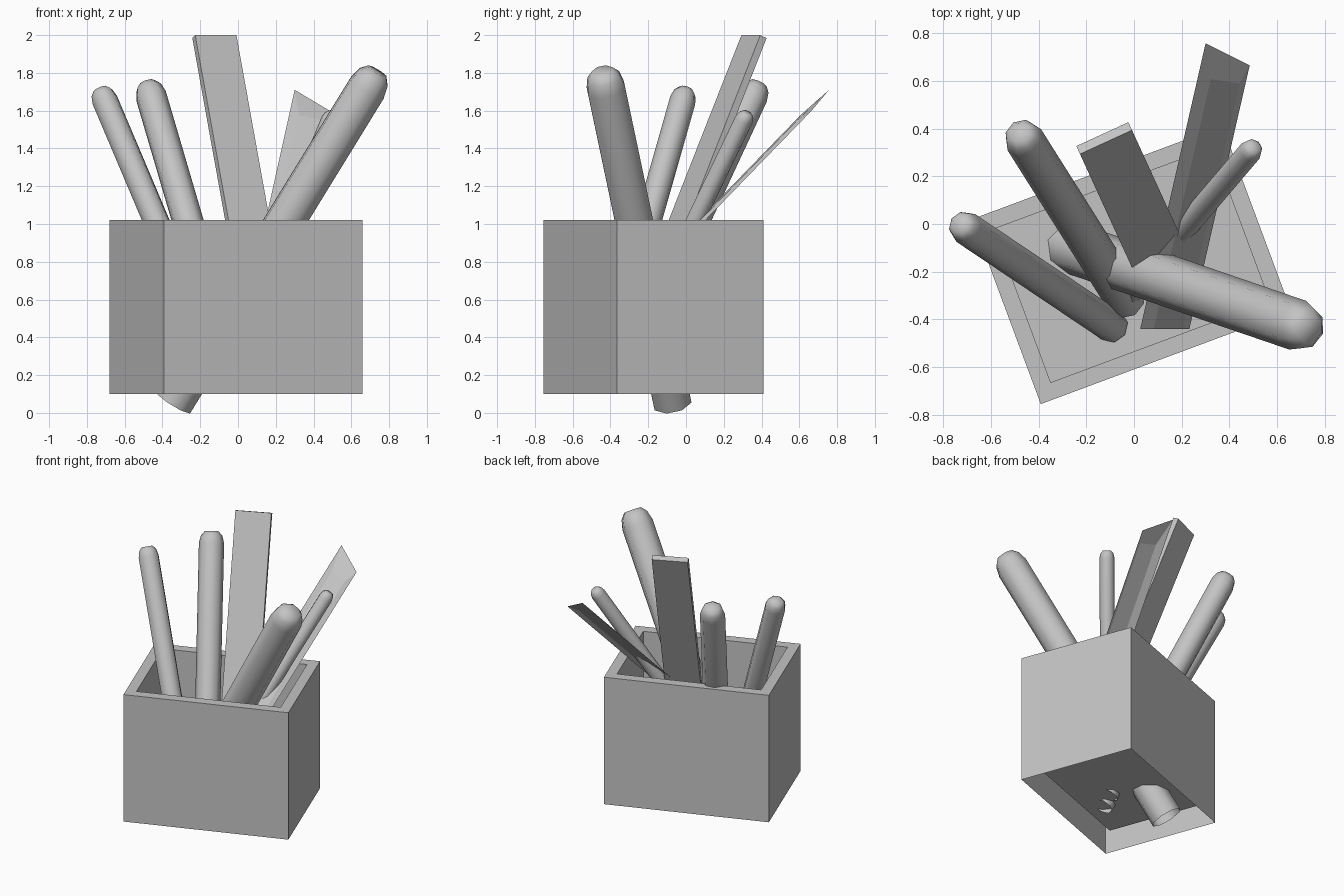
import bpy, bmesh, math
from mathutils import Vector, Matrix

if "Cube" in bpy.data.objects:
    bpy.data.objects.remove(bpy.data.objects["Cube"])

# One plain grey for everything
GREY = (0.55, 0.55, 0.55, 1)
grey = bpy.data.materials.new("plain_grey")
grey.use_nodes = True
grey.diffuse_color = GREY
grey.node_tree.nodes["Principled BSDF"].inputs["Base Color"].default_value = GREY


def make_object(name, bm, smooth=False):
    mesh = bpy.data.meshes.new(name)
    for f in bm.faces:
        f.smooth = smooth
    bm.to_mesh(mesh)
    bm.free()
    mesh.materials.append(grey)
    obj = bpy.data.objects.new(name, mesh)
    bpy.context.collection.objects.link(obj)
    return obj


def ring(bm, center, u, v, radius, sides=8):
    angles = [2 * math.pi * i / sides for i in range(sides)]
    return [bm.verts.new(center + radius * (u * math.cos(a) + v * math.sin(a))) for a in angles]


def bridge(bm, a, b):
    n = len(a)
    for i in range(n):
        j = (i + 1) % n
        bm.faces.new((a[i], a[j], b[j], b[i]))


# Round pen with a blunt domed tip and an open lower end
def pen(name, bottom, top, r):
    bottom, top = Vector(bottom), Vector(top)
    axis = (top - bottom).normalized()
    v = (Vector((0, 0, 1)) - axis * axis.z).normalized()
    u = v.cross(axis)
    bm = bmesh.new()
    steps = [(bottom, r), (top - axis * r * 0.95, r),
             (top - axis * r * 0.35, r * 0.85), (top, r * 0.55)]
    rings = [ring(bm, c, u, v, rad) for c, rad in steps]
    for a, b in zip(rings, rings[1:]):
        bridge(bm, a, b)
    bm.faces.new(rings[-1])
    bmesh.ops.recalc_face_normals(bm, faces=bm.faces)
    make_object(name, bm, smooth=True)


# Square holder: thin outer skin open underneath, wide rim, inner well
bm = bmesh.new()
bmesh.ops.create_cube(bm, size=1, matrix=Matrix.Diagonal((1.12, 0.827, 0.92, 1)))
down = [f for f in bm.faces if f.normal.z < -0.5]
up = [f for f in bm.faces if f.normal.z > 0.5]
bmesh.ops.delete(bm, geom=down, context='FACES_ONLY')
bmesh.ops.inset_region(bm, faces=up, thickness=0.1)
well = bmesh.ops.extrude_face_region(bm, geom=up)
bmesh.ops.delete(bm, geom=up, context='FACES_ONLY')
bmesh.ops.translate(bm, vec=(0, 0, -0.8),
                    verts=[g for g in well["geom"] if isinstance(g, bmesh.types.BMVert)])
holder = make_object("holder_box", bm)
holder.location = (-0.01, -0.172, 0.56)
holder.rotation_euler.z = math.radians(20.4)

# Pens
pen("thick_pen", (-0.34, -0.073, 0.055), (0.738, -0.442, 1.808), 0.108)
pen("left_pen", (-0.09, -0.43, 0.205), (-0.73, 0.0, 1.715), 0.07)
pen("middle_pen", (-0.035, -0.32, 0.23), (-0.48, 0.385, 1.745), 0.083)
pen("small_pen", (-0.045, -0.32, 0.25), (0.505, 0.325, 1.59), 0.049)

# Flat ruler
axis = Vector((-0.18, 0.393, 1)).normalized()
wide = Vector((0.909, 0.417, 0)).normalized()
thin = axis.cross(wide)
length = 1.88
turn = Matrix((wide, thin, axis)).transposed().to_4x4()
middle = Vector((-0.125, 0.36, 1.992)) - axis * length / 2
bm = bmesh.new()
bmesh.ops.create_cube(bm, size=1, matrix=Matrix.Translation(middle) @ turn
                      @ Matrix.Diagonal((0.24, 0.04, length, 1)))
bmesh.ops.recalc_face_normals(bm, faces=bm.faces)
make_object("flat_ruler", bm)

# Bevelled ruler: channel section with a slanted end and an open underside
slope = Vector((0.222, 0.97, 1))
tip = [Vector(p) for p in ((0.30, 0.757, 1.71), (0.322, 0.607, 1.577),
                           (0.443, 0.59, 1.55), (0.485, 0.665, 1.60))]
bm = bmesh.new()
high = [bm.verts.new(p) for p in tip]
low = [bm.verts.new(p - slope * (p.y + 0.44) / slope.y) for p in tip]
bm.faces.new(high)
for i in range(3):
    bm.faces.new((high[i + 1], high[i], low[i], low[i + 1]))
make_object("bevelled_ruler", bm)
